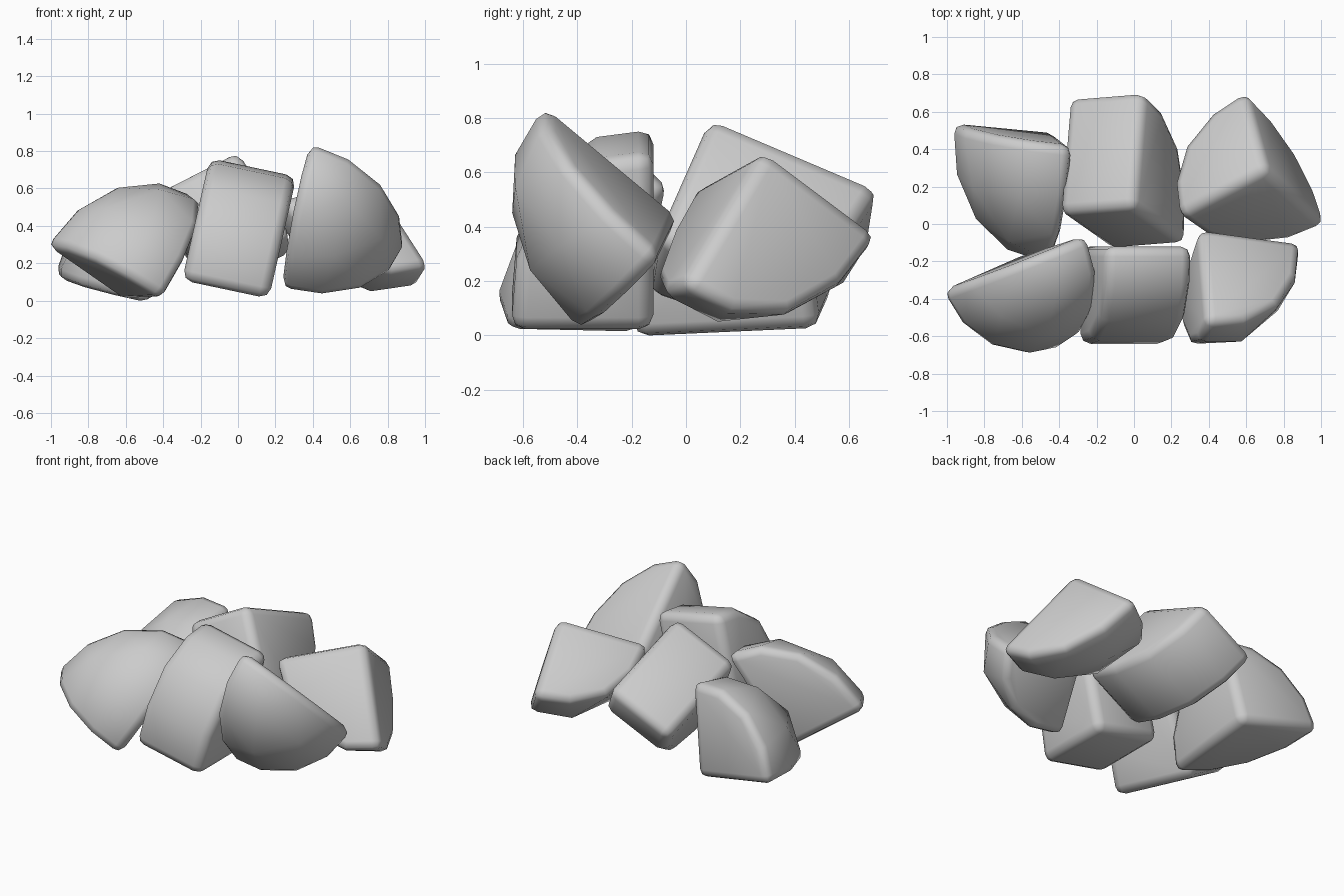
import bpy, bmesh
from math import sin, cos, pi
from mathutils import Vector

if "Cube" in bpy.data.objects:
    bpy.data.objects.remove(bpy.data.objects["Cube"])

N = 4        # facets along each quarter arc
GROW = 0.02  # allowance for the rounded edges


def finish(name, points):
    """Convex stone from points, with soft bevelled edges."""
    bm = bmesh.new()
    for p in points:
        bm.verts.new(p)
    bmesh.ops.convex_hull(bm, input=bm.verts[:])
    loose = [v for v in bm.verts if not v.link_faces]
    bmesh.ops.delete(bm, geom=loose, context='VERTS')
    bmesh.ops.dissolve_limit(bm, angle_limit=0.03, verts=bm.verts[:], edges=bm.edges[:])
    bmesh.ops.recalc_face_normals(bm, faces=bm.faces[:])
    for f in bm.faces:
        f.smooth = True
    me = bpy.data.meshes.new(name)
    bm.to_mesh(me)
    bm.free()
    ob = bpy.data.objects.new(name, me)
    bpy.context.collection.objects.link(ob)
    bev = ob.modifiers.new("soft_edges", 'BEVEL')
    bev.width = 0.055
    bev.segments = 2
    bev.limit_method = 'ANGLE'
    bev.angle_limit = 0.65


def frame(corner, arms):
    """Enlarge corner and arms a little, so the bevel lands on the outline."""
    arms = [Vector(a) for a in arms]
    c = Vector(corner)
    for a in arms:
        c -= a.normalized() * GROW
    return c, [a + a.normalized() * 2 * GROW for a in arms]


def octant(name, power, corner, *arms):
    """Eighth of a ball: three flat faces meeting at a corner."""
    c, (a, b, d) = frame(corner, arms)
    pts = [c]
    for i in range(N + 1):
        for j in range(N + 1 - i):
            u, v, w = (sin(pi / 2 * k / N) for k in (i, j, N - i - j))
            s = (u ** power + v ** power + w ** power) ** (1 / power)
            pts.append(c + (a * u + b * v + d * w) / s)
    finish(name, pts)


def quarter_round(name, power, corner, *arms):
    """Quarter of a cylinder, the third arm is its axis."""
    c, (a, b, axis) = frame(corner, arms)
    pts = []
    for start in (c, c + axis):
        pts.append(start)
        for i in range(N + 1):
            u, v = cos(pi / 2 * i / N), sin(pi / 2 * i / N)
            s = (u ** power + v ** power) ** (1 / power)
            pts.append(start + (a * u + b * v) / s)
    finish(name, pts)


# Front row
octant("front_left_stone", 2.1, (-.60, -.19, .02),
       (-.41, -.18, .285), (.34, .11, .535), (.19, -.46, .01))
quarter_round("front_middle_stone", 2.5, (-.275, -.14, .125),
              (.14, 0, .62), (0, -.485, 0), (.425, 0, -.09))
octant("front_right_stone", 2.15, (.36, -.045, .43),
       (.52, -.07, -.14), (.04, -.48, .40), (-.11, -.34, -.36))

# Back row
octant("back_left_stone", 2.15, (-.44, .47, .04),
       (-.52, .05, .11), (.09, -.07, .54), (-.05, -.66, -.03))
quarter_round("back_middle_stone", 2.4, (-.01, .10, .78),
              (.05, .59, -.25), (.27, -.19, -.43), (-.37, -.03, -.19))
octant("back_right_stone", 2.35, (.70, .29, .66),
       (-.11, .40, -.30), (.305, -.285, -.475), (-.45, -.235, -.13))
